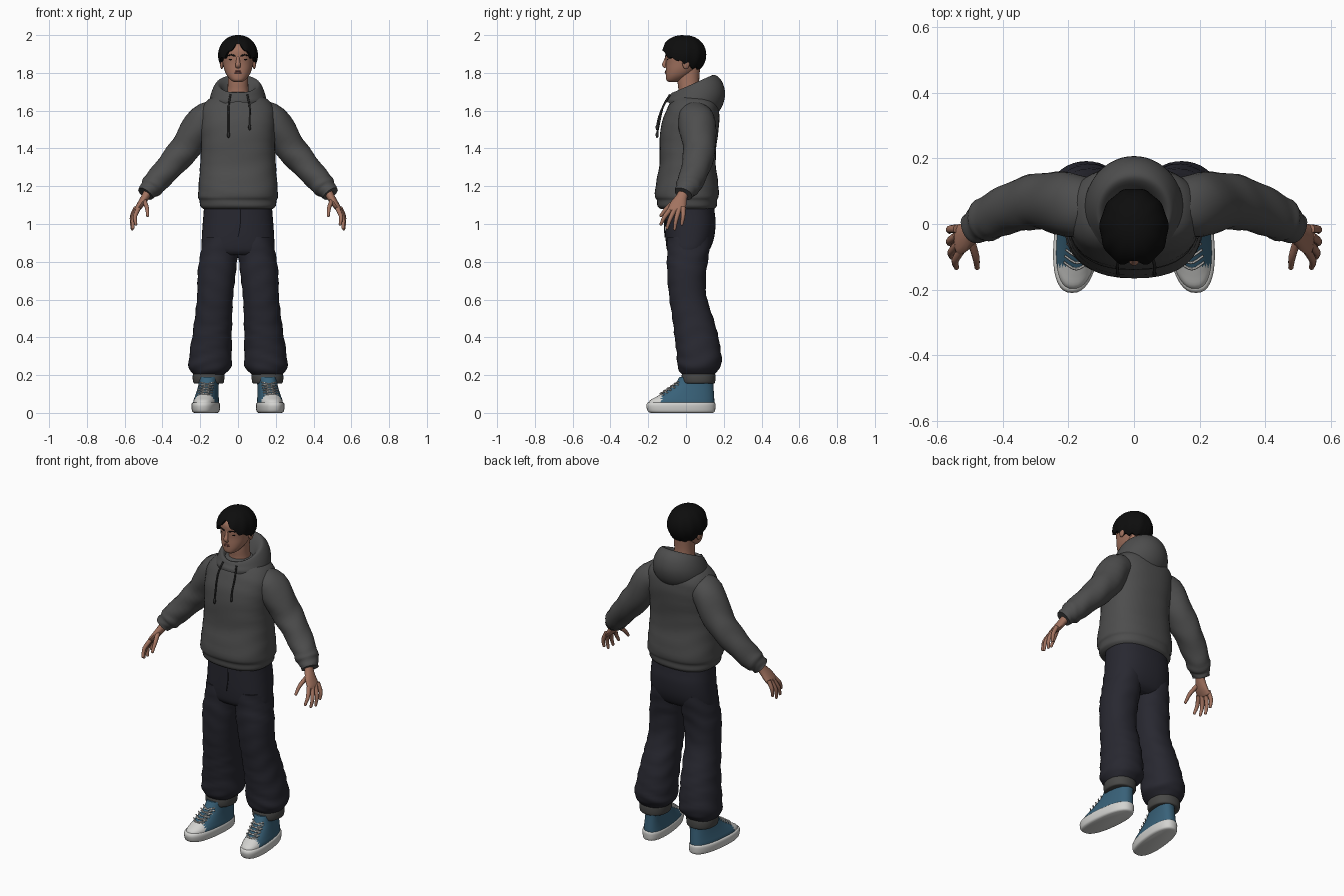
import bpy, bmesh, math
from mathutils import Vector

if "Cube" in bpy.data.objects:
    bpy.data.objects.remove(bpy.data.objects["Cube"], do_unlink=True)

parts = []


def material(name, *rgb):
    m = bpy.data.materials.new(name)
    m.use_nodes = True
    m.diffuse_color = (*rgb, 1)
    bsdf = m.node_tree.nodes["Principled BSDF"]
    bsdf.inputs["Base Color"].default_value = (*rgb, 1)
    bsdf.inputs["Roughness"].default_value = 0.8
    return m


SKIN = material("skin", .36, .17, .115)
LIP = material("lip", .27, .10, .08)
HAIR = material("black hair", .004, .004, .004)
GREY = material("grey fleece", .075, .075, .075)
CORD = material("dark cord", .025, .025, .025)
NAVY = material("navy cloth", .021, .021, .030)
CUFF = material("grey cuff", .065, .065, .062)
BLUE = material("blue canvas", .04, .12, .19)
WHITE = material("white rubber", .65, .65, .63)


def finish(name, bm, mats, mirror=False):
    bmesh.ops.recalc_face_normals(bm, faces=bm.faces)
    mesh = bpy.data.meshes.new(name)
    bm.to_mesh(mesh)
    bm.free()
    for m in mats:
        mesh.materials.append(m)
    ob = bpy.data.objects.new(name, mesh)
    bpy.context.collection.objects.link(ob)
    if mirror:
        ob.modifiers.new("mirror", 'MIRROR')
    parts.append(ob)
    return ob


def spline(rows, n=4):
    """Smooth curve through rows of numbers."""
    out = []
    for i in range(len(rows) - 1):
        a, b, c, d = (rows[max(0, min(len(rows) - 1, j))] for j in range(i - 1, i + 3))
        for k in range(n):
            t = k / n
            out.append([q + .5 * t * (r - p + t * (2*p - 5*q + 4*r - s + t * (3*(q - r) + s - p)))
                        for p, q, r, s in zip(a, b, c, d)])
    return out + [list(rows[-1])]


def skin(name, rings, mats, mirror=False, caps=(True, True), rule=None):
    """Bridge closed rings of points into one surface."""
    bm = bmesh.new()
    loops = [[bm.verts.new(p) for p in ring] for ring in rings]
    for lo, hi in zip(loops, loops[1:]):
        for i in range(len(lo)):
            j = (i + 1) % len(lo)
            bm.faces.new((lo[i], lo[j], hi[j], hi[i]))
    for loop, cap in zip((loops[0], loops[-1]), caps):
        if cap:
            bm.faces.new(loop)
    if rule:
        for f in bm.faces:
            f.material_index = rule(f.calc_center_median())
    return finish(name, bm, mats, mirror)


def oval(n, power):
    for i in range(n):
        a = math.tau * i / n
        c, s = math.cos(a), math.sin(a)
        yield a, math.copysign(abs(c) ** (2 / power), c), math.copysign(abs(s) ** (2 / power), s)


def stack(name, rows, mats, mirror=False, power=2.2, fold=0, lean=0, rule=None):
    """Rows up the body: height, centre x, half width, front y, back y."""
    rings = []
    for z, cx, rx, yf, yb in spline(rows):
        ring = []
        for a, c, s in oval(40, power):
            k = 1 + fold * math.sin(z * 75 + 2.2 * math.sin(a * 2 + z * 9))
            y = (yf + yb) / 2 + s * k * (yb - yf) / 2
            ring.append((cx + c * rx * k - lean * y, y, z))
        rings.append(ring)
    return skin(name, rings, mats, mirror, rule=rule)


def tube(name, rows, mat, mirror=False, fold=0, n=14):
    """Rows along a limb: x, y, z, radius across, radius through."""
    rows = spline(rows)
    pts = [Vector(r[:3]) for r in rows]
    rings = []
    for i, (p, r) in enumerate(zip(pts, rows)):
        t = (pts[min(i + 1, len(pts) - 1)] - pts[max(i - 1, 0)]).normalized()
        ref = Vector((0, 1, 0)) if abs(t.y) < .85 else Vector((0, 0, 1))
        u = (ref - t * ref.dot(t)).normalized()
        v = t.cross(u)
        rings.append([p + (u * r[3] * c + v * r[4] * s) * (1 + fold * math.sin(i * 1.3 + 2 * math.sin(a * 2)))
                      for a, c, s in oval(n, 2)])
    return skin(name, rings, [mat], mirror)


def ball(name, centre, radii, mat, mirror=False):
    bm = bmesh.new()
    bmesh.ops.create_uvsphere(bm, u_segments=16, v_segments=10, radius=1)
    for v in bm.verts:
        v.co = Vector(c + r * k for c, r, k in zip(centre, radii, v.co))
    return finish(name, bm, [mat], mirror)


# Hoodie body and sleeves
stack("hoodie_body", [
    (1.08, 0, .185, -.135, .15), (1.095, 0, .200, -.150, .162), (1.125, 0, .203, -.155, .165),
    (1.15, 0, .212, -.165, .173), (1.22, 0, .207, -.158, .170), (1.32, 0, .200, -.140, .157),
    (1.42, 0, .195, -.140, .162), (1.52, 0, .200, -.132, .175), (1.60, 0, .197, -.105, .175),
    (1.65, 0, .168, -.080, .160), (1.685, 0, .11, -.06, .13), (1.70, 0, .07, -.045, .10)],
    [GREY], power=2.4, fold=.006)
tube("sleeve", [
    (.10, .05, 1.59, .07, .06), (.18, .055, 1.55, .098, .088), (.265, .07, 1.42, .088, .083),
    (.34, .06, 1.33, .08, .074), (.42, .03, 1.24, .07, .065), (.455, .01, 1.20, .066, .062),
    (.474, -.003, 1.18, .054, .05), (.490, -.014, 1.16, .05, .046)], GREY, True, .03, 28)

# Hood lying open round the neck: front y/z, back y/z and half width of each ring
hood = [(-.10, 1.645, .145, 1.56, .13), (-.098, 1.66, .19, 1.62, .15), (-.088, 1.675, .207, 1.69, .145),
        (-.08, 1.69, .19, 1.755, .13), (-.072, 1.695, .15, 1.79, .112), (-.062, 1.69, .115, 1.765, .092),
        (-.05, 1.67, .08, 1.70, .07)]
rings = []
for yf, zf, yb, zb, w in spline(hood):
    ring = []
    for i in range(48):
        a = math.tau * i / 48
        f = (1 - math.cos(a)) / 2
        ring.append((w * math.sin(a), yf + (yb - yf) * f, zf + (zb - zf) * f))
    rings.append(ring)
skin("hood", rings, [GREY], caps=(False, False))

# Hoodie cords
for side, x, low in (("right", -.05, 1.48), ("left", .062, 1.52)):
    tube(side + "_cord", [(x * .8, -.085, 1.685, .005, .005), (x, -.122, 1.62, .005, .005),
                          (x, -.145, low + .04, .005, .005), (x, -.152, low, .005, .005)], CORD, n=8)
    ball(side + "_cord_end", (x, -.153, low - .008), (.008, .008, .016), CORD)

# Trousers
stack("trouser_hips", [
    (.835, 0, .17, -.08, .09), (.86, 0, .193, -.10, .122), (.92, 0, .192, -.108, .147), (1.0, 0, .187, -.11, .157),
    (1.06, 0, .182, -.11, .152), (1.13, 0, .178, -.11, .145)], [NAVY], power=2.4)
stack("trouser_leg", [
    (.20, .155, .080, -.015, .145), (.222, .152, .100, -.035, .165), (.25, .148, .113, -.046, .186),
    (.30, .146, .113, -.048, .188), (.40, .138, .105, -.060, .172), (.50, .130, .099, -.072, .145),
    (.62, .121, .095, -.090, .108), (.75, .112, .101, -.10, .108), (.84, .100, .099, -.10, .122),
    (.93, .095, .090, -.10, .135)], [NAVY], True, fold=.022)
stack("trouser_cuff", [
    (.155, .155, .070, -.008, .142), (.16, .156, .080, -.02, .153), (.185, .156, .084, -.024, .156),
    (.21, .155, .082, -.02, .153), (.22, .155, .07, -.01, .14)], [CUFF], True)
tube("fly_seam", [(.012, -.112, 1.08, .003, .003), (.012, -.114, 1.0, .003, .003),
                  (0, -.111, .93, .003, .003)], NAVY, n=6)

# Shoes
stack("shoe_sole", [
    (0, .168, .058, -.185, .142), (.008, .168, .068, -.202, .153), (.035, .168, .072, -.21, .156),
    (.05, .168, .070, -.207, .155), (.056, .168, .064, -.20, .15)], [WHITE], True, 2.4, lean=.1)
stack("shoe_upper", [
    (.04, .166, .066, -.202, .150), (.065, .166, .064, -.192, .150), (.085, .165, .060, -.158, .149),
    (.115, .163, .055, -.105, .147), (.15, .160, .052, -.060, .145), (.19, .157, .052, -.035, .145)],
    [BLUE, WHITE], True, 2.4, lean=.1, rule=lambda c: int(c.y < -.125))
for i in range(5):
    t = i / 4
    y, z, x = -.132 + .076 * t, .102 + .052 * t, .176 - .012 * t
    for s in (-1, 1):
        tube(f"lace_{i + 1}_{'inner' if s < 0 else 'outer'}", [
            (x - .038, y + .016, z + s * .008, .004, .004), (x, y - .006, z, .004, .004),
            (x + .038, y + .016, z - s * .008, .004, .004)], WHITE, True, n=6)

# Hands
tube("palm", [(.47, -.005, 1.185, .028, .024), (.49, -.022, 1.145, .030, .022),
              (.515, -.040, 1.105, .043, .019), (.535, -.048, 1.078, .046, .014),
              (.54, -.05, 1.066, .036, .009)], SKIN, True)
fingers = {"thumb": ((.497, -.05, 1.125), (.482, -.10, 1.085), (.478, -.132, 1.045)),
           "index_finger": ((.527, -.08, 1.082), (.545, -.112, 1.04), (.541, -.132, 1.0)),
           "middle_finger": ((.536, -.06, 1.078), (.557, -.085, 1.025), (.556, -.10, .98)),
           "ring_finger": ((.54, -.036, 1.08), (.562, -.052, 1.025), (.560, -.06, .975)),
           "little_finger": ((.54, -.015, 1.088), (.562, -.016, 1.04), (.562, -.022, 1.0))}
for name, (a, b, c) in fingers.items():
    tube(name, [(*a, .0135, .0125), (*b, .0115, .011), (*c, .008, .008)], SKIN, True, n=10)
    ball(name + "_tip", c, (.008, .008, .009), SKIN, True)

# Neck and head
stack("neck", [(1.64, 0, .07, -.05, .09), (1.70, 0, .057, -.04, .075), (1.76, 0, .054, -.045, .07),
               (1.83, 0, .056, -.04, .075)], [SKIN])
stack("head", [
    (1.752, 0, .022, -.092, -.05), (1.762, 0, .038, -.104, -.02), (1.785, 0, .058, -.107, .02),
    (1.815, 0, .072, -.107, .055), (1.85, 0, .080, -.106, .080), (1.89, 0, .085, -.109, .092),
    (1.93, 0, .082, -.105, .092), (1.965, 0, .055, -.07, .06)], [SKIN])
tube("nose", [(0, -.102, 1.885, .008, .008), (0, -.110, 1.862, .009, .010), (0, -.116, 1.842, .011, .014),
              (0, -.108, 1.828, .006, .012)], SKIN)
ball("ear", (.086, .0, 1.852), (.010, .020, .032), SKIN, True)
ball("eye", (.034, -.096, 1.871), (.013, .006, .005), HAIR, True)
tube("eyebrow", [(.014, -.108, 1.889, .003, .004), (.034, -.104, 1.895, .003, .004),
                 (.054, -.090, 1.891, .002, .002)], HAIR, True, n=8)
for name, z, r in (("upper_lip", 1.809, .004), ("lower_lip", 1.801, .005)):
    tube(name, [(-.024, -.100, z - .001, .002, .002), (0, -.108, z, r, r), (.024, -.100, z - .001, .002, .002)],
         LIP, n=8)

# Hair: a parted cap whose hem drops from the brow to the nape
hem = [(0, 1.955), (.35, 1.925), (.8, 1.882), (1.3, 1.868), (1.8, 1.832), (math.pi, 1.815)]


def hem_height(a):
    for (a0, z0), (a1, z1) in zip(hem, hem[1:]):
        if a <= a1:
            return z0 + (z1 - z0) * (a - a0) / (a1 - a0)
    return hem[-1][1]


rings = []
for step in range(1, 18):
    t = min(step, 16) / 16
    lip = .8 if step == 17 else 1
    ring = []
    for i in range(96):
        a = math.tau * i / 96
        turn = min(a, math.tau - a)
        drop = hem_height(turn) + .006 * math.sin(turn * 14)
        polar = t * math.acos(max(-1, min(1, (drop - 1.895) / .105)))
        r = lip * math.sin(polar) ** .9 * (1 + .022 * t * math.sin(turn * 11 + 3 * t))
        ring.append((.104 * r * math.sin(a), -.012 - .121 * r * math.cos(a), 1.895 + .105 * math.cos(polar)))
    rings.append(ring)
skin("hair", rings, [HAIR], caps=(True, False))

# Smooth shading with crisp edges
bpy.ops.object.select_all(action='DESELECT')
for ob in parts:
    ob.select_set(True)
bpy.context.view_layer.objects.active = parts[0]
bpy.ops.object.shade_smooth_by_angle(angle=math.radians(50))
